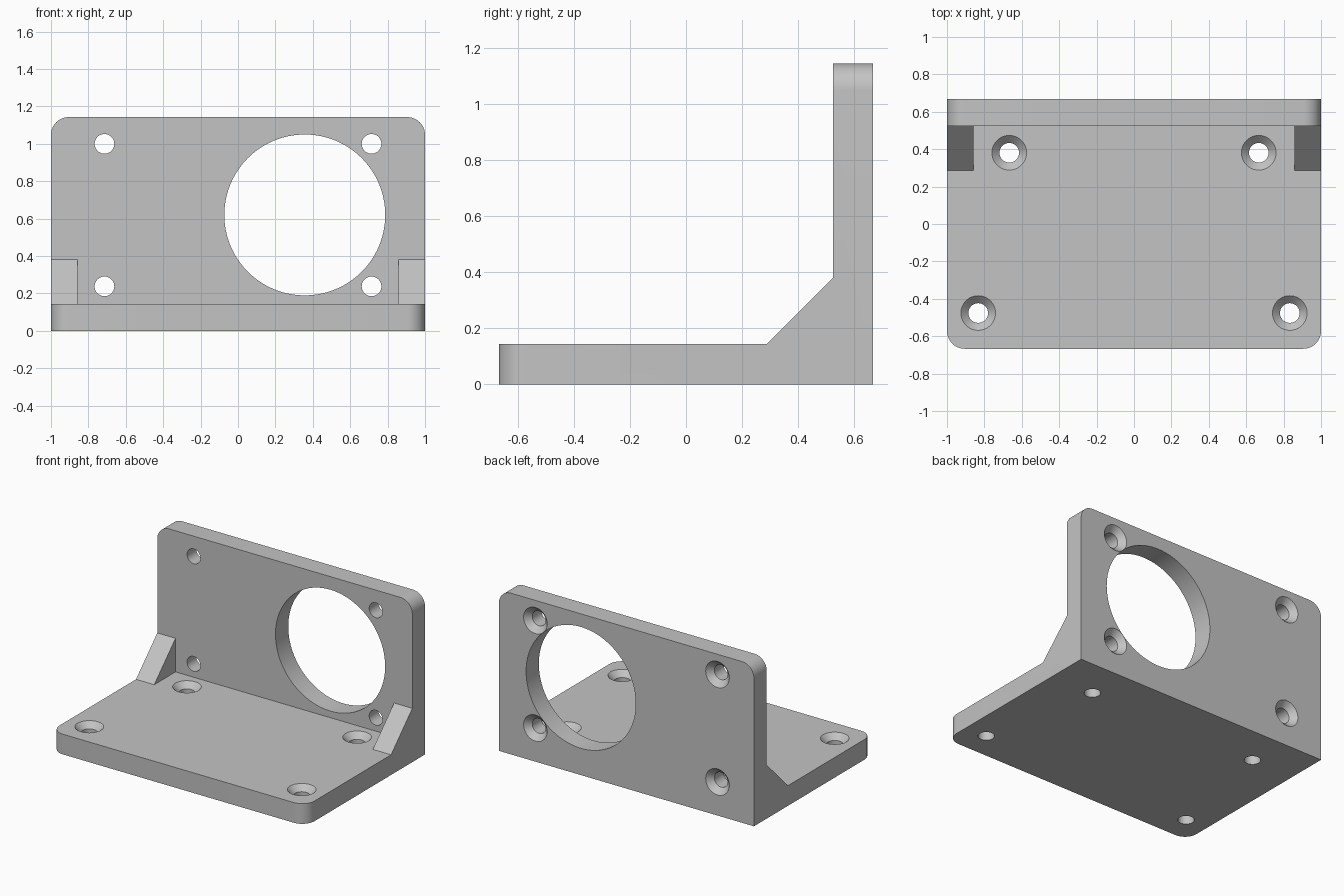
import bpy, bmesh
from math import radians, cos, sin, pi
from mathutils import Matrix

cube = bpy.data.objects.get("Cube")
if cube:
    bpy.data.objects.remove(cube)

# Main sizes
W, D, H = 1.0, 0.667, 1.143      # half width, half depth, height
T = 0.143                        # plate and gusset thickness
LEG = 0.238                      # gusset leg length
ROUND = 0.095                    # corner radius
INNER = D - T                    # front of the upright plate


def make_object(name, bm):
    bmesh.ops.recalc_face_normals(bm, faces=bm.faces)
    mesh = bpy.data.meshes.new(name)
    bm.to_mesh(mesh)
    bm.free()
    obj = bpy.data.objects.new(name, mesh)
    bpy.context.collection.objects.link(obj)
    return obj


def add_prism(bm, profile, x0, x1):
    """Extrude a (y, z) profile from x0 to x1."""
    face = bm.faces.new([bm.verts.new((x0, y, z)) for y, z in profile])
    new = bmesh.ops.extrude_face_region(bm, geom=[face])["geom"]
    verts = [g for g in new if isinstance(g, bmesh.types.BMVert)]
    bmesh.ops.translate(bm, vec=(x1 - x0, 0, 0), verts=verts)


def add_lathe(bm, profile, matrix, n=64):
    """Closed turned solid from (radius, height) points."""
    rings = [[bm.verts.new(matrix @ Matrix.Translation(
        (r * cos(2 * pi * i / n), r * sin(2 * pi * i / n), h)).translation)
        for i in range(n)] for r, h in profile]
    for a, b in zip(rings, rings[1:]):
        for i in range(n):
            j = (i + 1) % n
            bm.faces.new((a[i], a[j], b[j], b[i]))
    bm.faces.new(rings[0])
    bm.faces.new(rings[-1])


def apply_boolean(obj, other, operation):
    mod = obj.modifiers.new(operation.title(), "BOOLEAN")
    mod.operation, mod.solver, mod.object = operation, "EXACT", other
    bpy.context.view_layer.objects.active = obj
    bpy.ops.object.modifier_apply(modifier=mod.name)
    bpy.data.objects.remove(other)


# L-shaped body with rounded free corners
bm = bmesh.new()
add_prism(bm, [(-D, 0), (D, 0), (D, H), (INNER, H), (INNER, T), (-D, T)], -W, W)


def is_free_corner(edge):
    a, b = (v.co for v in edge.verts)
    at_front = max(a.y, b.y) < -D + 0.01
    at_top = min(a.z, b.z) > H - 0.01
    return abs(a.x - b.x) < 0.01 and (at_front or at_top)


corners = [e for e in bm.edges if is_free_corner(e)
           and (abs(e.verts[0].co.z - e.verts[1].co.z) > 0.1
                or abs(e.verts[0].co.y - e.verts[1].co.y) > 0.1)]
bmesh.ops.bevel(bm, geom=corners, offset=ROUND, offset_type="OFFSET",
                segments=12, profile=0.5, affect="EDGES")
body = make_object("angle_bracket", bm)

# Triangular gussets at both ends of the inner corner
bm = bmesh.new()
for x0, x1 in ((-W, -W + T), (W - T, W)):
    add_prism(bm, [(INNER - LEG, T), (INNER, T + LEG), (INNER + 0.05, T + LEG),
                   (INNER + 0.05, T - 0.05), (INNER - LEG, T - 0.05)], x0, x1)
apply_boolean(body, make_object("gussets", bm), "UNION")

# Large round opening in the upright plate
to_back = Matrix.Rotation(radians(-90), 4, "X")
bm = bmesh.new()
add_lathe(bm, [(0.43, -0.3), (0.43, 0.1)],
          Matrix.Translation((0.357, D, 0.62)) @ to_back, 128)
apply_boolean(body, make_object("opening_cutter", bm), "DIFFERENCE")

# Countersunk screw holes: upright from the back, base from the top
HOLE, SINK = 0.0525, 0.0925
screw = [(HOLE, -0.2), (HOLE, HOLE - SINK), (SINK, 0), (SINK, 0.05)]
bm = bmesh.new()
for side in (-1, 1):
    for z in (0.238, 1.0):
        add_lathe(bm, screw, Matrix.Translation((side * 0.714, D, z)) @ to_back)
    for x, y in ((0.667, 0.381), (0.833, -0.476)):
        add_lathe(bm, screw, Matrix.Translation((side * x, y, T)))
apply_boolean(body, make_object("screw_cutters", bm), "DIFFERENCE")

# Grey finish
grey = bpy.data.materials.new("plain_grey")
grey.use_nodes = True
colour = (0.55, 0.55, 0.55, 1)
grey.diffuse_color = colour
grey.node_tree.nodes["Principled BSDF"].inputs["Base Color"].default_value = colour
body.data.materials.clear()
body.data.materials.append(grey)

# Smooth rounds and bores, crisp edges
bpy.ops.object.select_all(action="DESELECT")
body.select_set(True)
bpy.context.view_layer.objects.active = body
bpy.ops.object.shade_smooth_by_angle(angle=radians(30))
